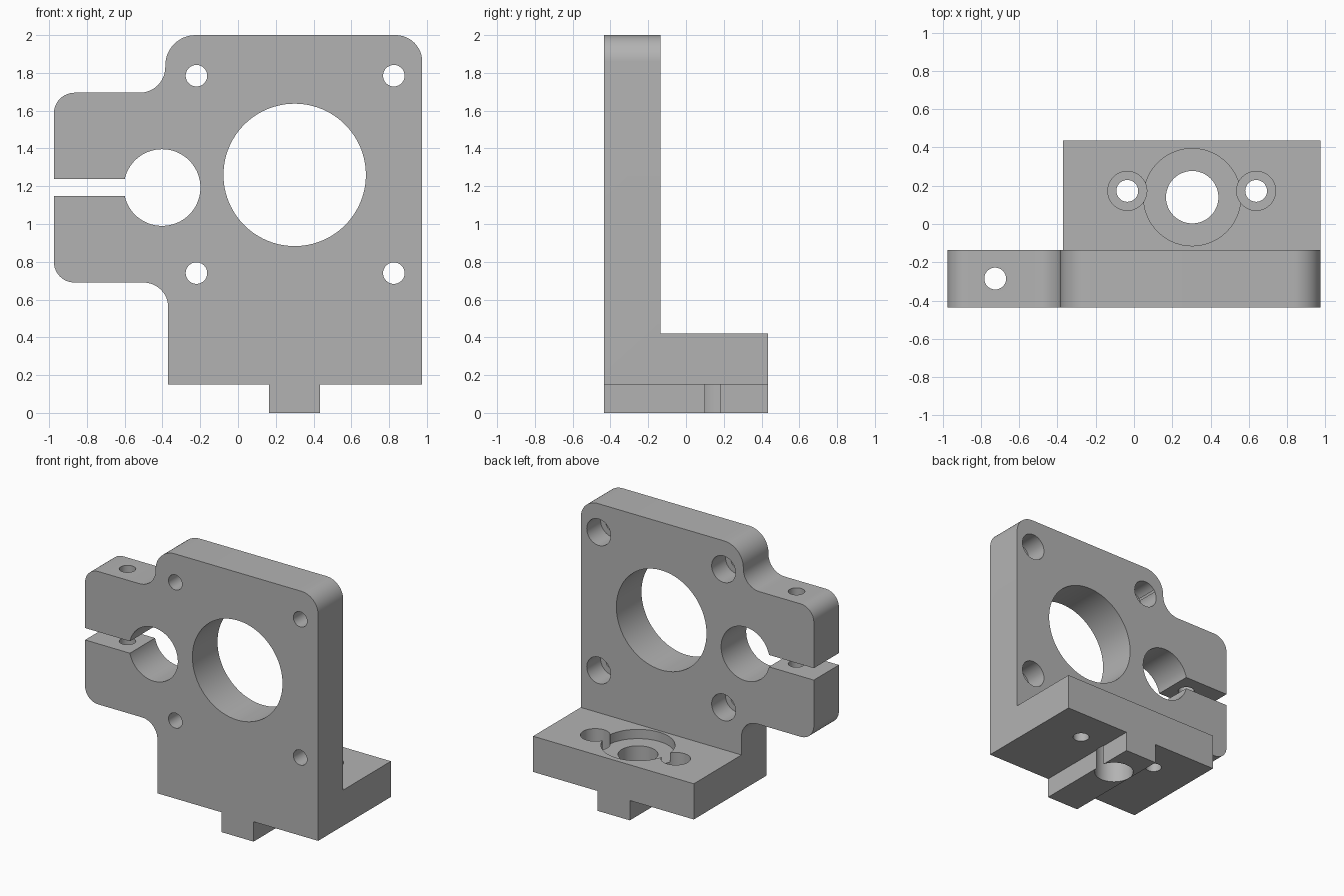
import bpy, bmesh
from math import pi, sin, cos
from mathutils import Vector

cube = bpy.data.objects.get("Cube")
if cube:
    bpy.data.objects.remove(cube, do_unlink=True)

grey = bpy.data.materials.new("mid grey")
grey.use_nodes = True
colour = (0.45, 0.45, 0.45, 1)
grey.diffuse_color = colour
grey.node_tree.nodes["Principled BSDF"].inputs["Base Color"].default_value = colour

FRONT, PLATE_BACK, BACK = -0.435, -0.135, 0.435
LEFT, RIGHT = 0.975, -0.975


def rounded(corners, steps=12):
    """Turn (x, z, radius) right-angle corners into a rounded outline."""
    pts = []
    for i, (x, z, r) in enumerate(corners):
        p = Vector((x, z))
        if not r:
            pts.append(p)
            continue
        before = (Vector(corners[i - 1][:2]) - p).normalized() * r
        after = (Vector(corners[(i + 1) % len(corners)][:2]) - p).normalized() * r
        centre = p + before + after
        for k in range(steps + 1):
            a = pi / 2 * k / steps
            pts.append(centre - after * cos(a) - before * sin(a))
    return pts


def prism(name, outline, y0, y1):
    """Extrude an x-z outline along y."""
    bm = bmesh.new()
    face = bm.faces.new([bm.verts.new((p[0], y0, p[1])) for p in outline])
    new = bmesh.ops.extrude_face_region(bm, geom=[face])["geom"]
    bmesh.ops.translate(bm, vec=(0, y1 - y0, 0),
                        verts=[v for v in new if isinstance(v, bmesh.types.BMVert)])
    bmesh.ops.recalc_face_normals(bm, faces=bm.faces)
    mesh = bpy.data.meshes.new(name)
    bm.to_mesh(mesh)
    bm.free()
    obj = bpy.data.objects.new(name, mesh)
    bpy.context.collection.objects.link(obj)
    return obj


def combine(target, tool, operation):
    """Apply a boolean and discard the tool."""
    mod = target.modifiers.new(operation.lower(), "BOOLEAN")
    mod.operation, mod.solver, mod.object = operation, "EXACT", tool
    bpy.context.view_layer.objects.active = target
    bpy.ops.object.modifier_apply(modifier=mod.name)
    bpy.data.objects.remove(tool, do_unlink=True)


def drill(target, axis, a, b, radius, start, end, sides=48):
    """Cut a round hole along y at (x, z), or along z at (x, y)."""
    mid = (start + end) / 2
    bpy.ops.mesh.primitive_cylinder_add(
        vertices=sides, radius=radius, depth=end - start,
        location=(a, mid, b) if axis == "Y" else (a, b, mid),
        rotation=(pi / 2, 0, 0) if axis == "Y" else (0, 0, 0))
    cutter = bpy.context.object
    cutter.hide_render = True
    combine(target, cutter, "DIFFERENCE")


# Upright plate with a rounded clamp wing and the front of the key
bracket = prism("motor_bracket", rounded([
    (0.165, 0, 0), (0.435, 0, 0), (0.435, 0.15, 0), (LEFT, 0.15, 0),
    (LEFT, 2, 0.14), (-0.385, 2, 0.16), (-0.385, 1.695, 0.135),
    (RIGHT, 1.695, 0.11), (RIGHT, 0.69, 0.11), (-0.37, 0.69, 0.13),
    (-0.37, 0.15, 0), (0.165, 0.15, 0)]), FRONT, PLATE_BACK)
bracket.data.materials.append(grey)

# Foot with the key running beneath it
foot = prism("foot", [
    (0.165, 0), (0.435, 0), (0.435, 0.15), (LEFT, 0.15), (LEFT, 0.42),
    (-0.37, 0.42), (-0.37, 0.15), (0.165, 0.15)], PLATE_BACK, BACK)
foot.data.materials.append(grey)
combine(bracket, foot, "UNION")

# Motor opening, rod clamp bore and clamp slot
drill(bracket, "Y", 0.30, 1.26, 0.377, -0.6, 0, 96)
drill(bracket, "Y", -0.402, 1.193, 0.203, -0.6, 0, 72)
slot = prism("slot", [(-1.2, 1.148), (-0.5, 1.148), (-0.5, 1.238), (-1.2, 1.238)], -0.6, 0)
combine(bracket, slot, "DIFFERENCE")
drill(bracket, "Z", -0.725, -0.285, 0.057, 0.6, 1.8)

# Motor screw holes, counterbored from the back
for x in (-0.22, 0.825):
    for z in (0.74, 1.785):
        drill(bracket, "Y", x, z, 0.057, -0.6, 0)
        drill(bracket, "Y", x, z, 0.1, -0.30, 0)

# Foot: central stepped hole and two counterbored screw holes
drill(bracket, "Z", 0.304, 0.14, 0.137, -0.1, 0.6)
drill(bracket, "Z", 0.304, 0.14, 0.254, 0.35, 0.6, 72)
for x in (-0.035, 0.638):
    drill(bracket, "Z", x, 0.173, 0.057, -0.1, 0.6)
    drill(bracket, "Z", x, 0.173, 0.102, 0.27, 0.6)

# Merge flat areas and smooth only the curved walls
bm = bmesh.new()
bm.from_mesh(bracket.data)
bmesh.ops.remove_doubles(bm, verts=bm.verts, dist=0.0001)
bmesh.ops.dissolve_limit(bm, angle_limit=0.01, verts=bm.verts, edges=bm.edges)
bm.to_mesh(bracket.data)
bm.free()
bpy.ops.object.select_all(action="DESELECT")
bracket.select_set(True)
bpy.context.view_layer.objects.active = bracket
bpy.ops.object.shade_smooth_by_angle(angle=pi / 6)
